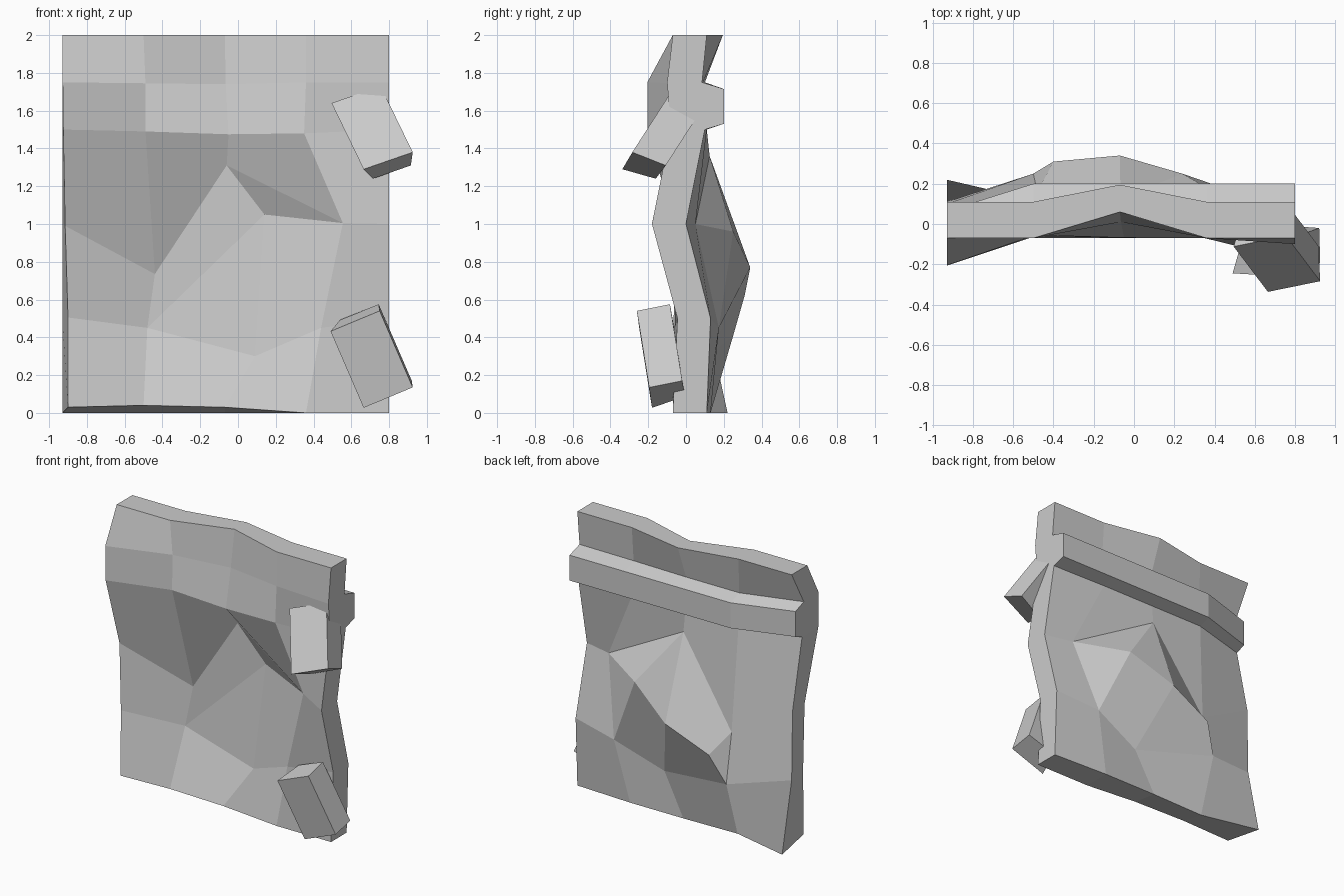
import bpy, bmesh
from mathutils import Vector

if "Cube" in bpy.data.objects:
    bpy.data.objects.remove(bpy.data.objects["Cube"])

COLS = [-0.93, -0.5, -0.07, 0.36, 0.8]
ROWS = [0, 0.5, 1.0, 1.5, 1.75, 2.0]


def finish(name, bm):
    bmesh.ops.recalc_face_normals(bm, faces=bm.faces)
    me = bpy.data.meshes.new(name)
    bm.to_mesh(me)
    bm.free()
    ob = bpy.data.objects.new(name, me)
    bpy.context.collection.objects.link(ob)
    return ob


def sheet(bm, y, moved, extra, cells, skip, back=False):
    """Regular wall grid with moved points; skipped cells are cut into custom faces."""
    v = {(i, j): bm.verts.new(moved.get((i, j), (x, y, z)))
         for i, x in enumerate(COLS) for j, z in enumerate(ROWS)}
    v.update({k: bm.verts.new(co) for k, co in extra.items()})
    names = dict(C=(1, 1), E=(2, 1), F=(3, 1), S=(1, 2), P=(2, 2), R=(3, 2))
    for i in range(4):
        for j in range(5):
            if (i, j) not in skip:
                quad = [v[i + 1, j], v[i + 1, j + 1], v[i, j + 1], v[i, j]]
                if back:
                    quad = [quad[0], quad[3], quad[2], quad[1]]
                bm.faces.new(quad)
    for word in cells:
        bm.faces.new([v[names[c] if c in names else c] for c in word])
    return v


# dented wall panel
front_pts = {
    (0, 0): (-.90, -.07, .03), (1, 0): (-.5, -.07, .04), (2, 0): (-.07, -.07, .03),
    (0, 1): (-.90, -.065, .505), (1, 1): (-.48, .076, .45), (2, 1): (.09, .05, .30),
    (3, 1): (.44, -.06, .45), (4, 1): (.8, -.045, .5),
    (0, 2): (-.915, -.06, .99), (1, 2): (-.44, .11, .735), (2, 2): (-.06, .08, 1.31),
    (3, 2): (.555, -.04, 1.005), (4, 2): (.8, -.18, 1.0),
    (0, 3): (-.925, -.205, 1.5), (1, 3): (-.49, -.06, 1.49), (2, 3): (-.05, -.068, 1.475),
    (3, 3): (.35, -.07, 1.48), (4, 3): (.8, -.08, 1.5),
    (0, 4): (-.928, -.205, 1.75), (1, 4): (-.49, -.055, 1.745), (2, 4): (-.065, .01, 1.74),
    (4, 4): (.8, -.10, 1.75), (2, 5): (-.07, .06, 2.0),
}
back_pts = {
    (0, 0): (-.93, .22, 0), (1, 0): (-.5, .12, 0), (2, 0): (-.07, .13, 0), (3, 0): (.36, .13, 0),
    (0, 1): (-.93, .11, .5), (1, 1): (-.5, .25, .41), (2, 1): (.09, .12, .30),
    (3, 1): (.46, .174, .45), (4, 1): (.8, .13, .5),
    (0, 2): (-.93, .10, 1.0), (1, 2): (-.48, .16, .75), (2, 2): (-.067, .125, 1.36),
    (3, 2): (.59, .05, 1.0), (4, 2): (.8, 0, 1.0),
    (0, 3): (-.93, -.01, 1.5), (4, 3): (.8, .10, 1.5),
    (0, 4): (-.93, -.03, 1.75), (1, 4): (-.5, .10, 1.75), (2, 4): (-.07, .10, 1.75),
    (3, 4): (.36, .09, 1.75), (4, 4): (.8, .085, 1.75), (2, 5): (-.07, .195, 2.0),
}
dent = {(1, 1), (2, 1)}
bm = bmesh.new()
f = sheet(bm, -0.07, front_pts, {'Q': (.14, .12, 1.05)},
          ["QPSC", "CEQ", "FRQE", "QRP"], dent)
b = sheet(bm, 0.11, back_pts,
          {'A': (-.40, .31, .62), 'B': (-.07, .34, .77), 'D': (.24, .25, .96)},
          ["SPBA", "SAC", "ABEC", "PRD", "RFD", "PDB", "FEBD"],
          dent | {(i, 3) for i in range(4)}, back=True)
rim = ([(i, 0) for i in range(4)] + [(4, j) for j in range(5)]
       + [(i, 5) for i in range(4, 0, -1)] + [(0, j) for j in range(5, 0, -1)])
for p, q in zip(rim, rim[1:] + rim[:1]):
    bm.faces.new([f[q], f[p], b[p], b[q]])

# ledge strip across the back, growing out of the wall and bent at the far end
rings = [[b[i, 4], bm.verts.new((x, .2 if i else .065, 1.715)),
          bm.verts.new((x, .2 if i else .065, 1.53)), b[i, 3]] for i, x in enumerate(COLS)]
for r, s in zip(rings, rings[1:]):
    for k in range(3):
        bm.faces.new([r[k], s[k], s[k + 1], r[k + 1]])
bm.faces.new(rings[0])
bm.faces.new(rings[-1][::-1])
finish("wall_panel_with_ledge", bm)


# tilted blocks on the front edge, slightly narrower towards the wall
def block(name, corner, w, l, d, taper):
    bm = bmesh.new()
    bmesh.ops.create_cube(bm, size=1)
    for v in bm.verts:
        t = v.co + Vector((.5, .5, .5))
        v.co = (Vector(corner) + t.x * Vector(w) + t.y * Vector(d) + t.z * Vector(l)
                + t.x * t.y * Vector(taper))
    finish(name, bm)


block("upper_block", (.665, -.337, 1.29), (.26, .053, .09), (-.17, .225, .35),
      (.05, .177, -.05), (-.06, 0, -.02))
block("lower_block", (.665, -.18, .027), (.26, -.015, .108), (-.175, -.065, .405),
      (.05, .175, .06), (-.055, 0, -.025))
